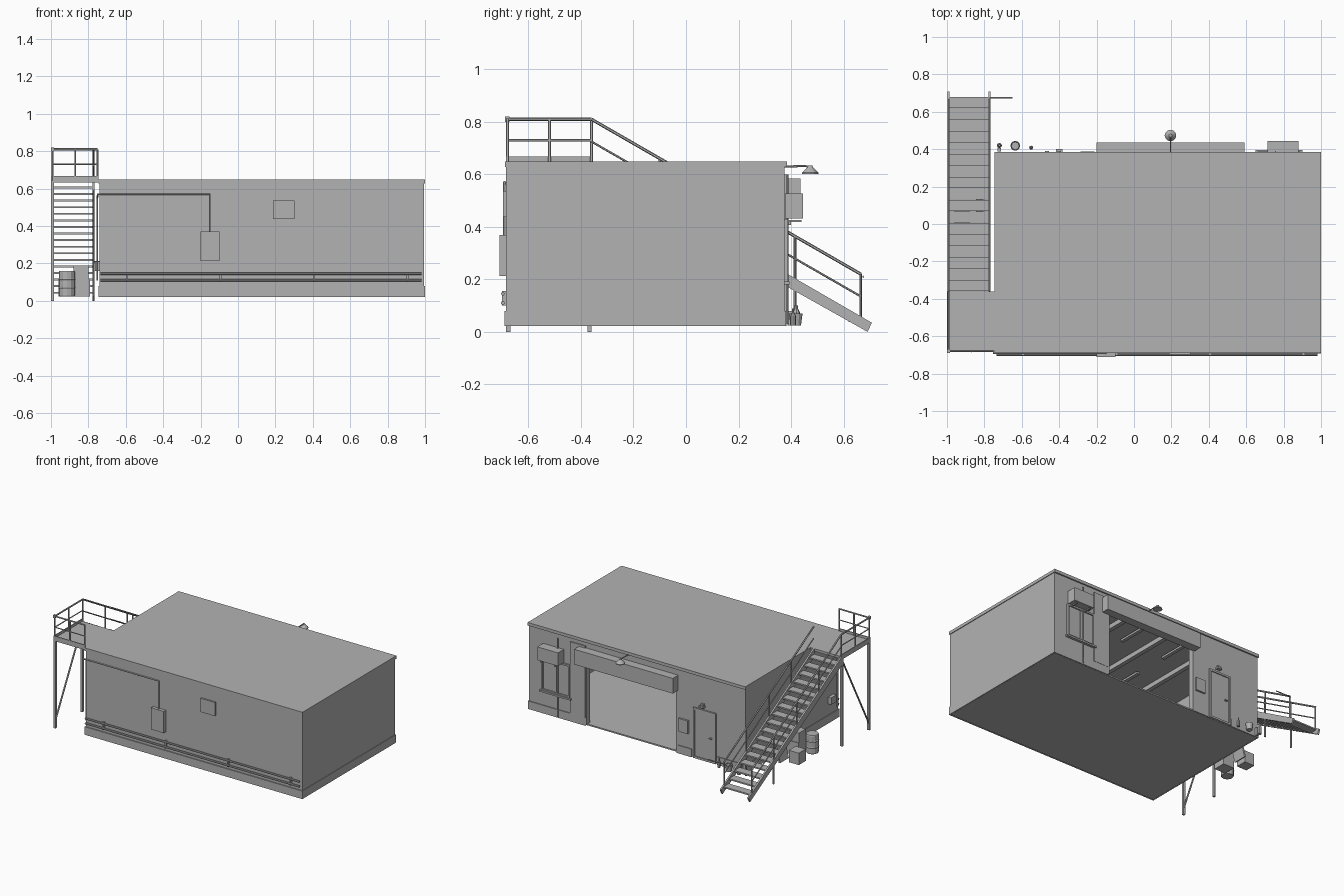
import bpy, bmesh, math
from mathutils import Vector, Matrix

grey = bpy.data.materials.new("plain grey")
grey.diffuse_color = (0.45, 0.45, 0.45, 1)


def finish(name, bm, smooth=False):
    me = bpy.data.meshes.new(name)
    bm.normal_update()
    bm.to_mesh(me)
    bm.free()
    me.materials.append(grey)
    ob = bpy.data.objects.new(name, me)
    bpy.context.collection.objects.link(ob)
    return ob


def boxes(name, *ranges):
    """Each range is x0, x1, y0, y1, z0, z1."""
    bm = bmesh.new()
    for x0, x1, y0, y1, z0, z1 in ranges:
        m = Matrix.Translation(((x0 + x1) / 2, (y0 + y1) / 2, (z0 + z1) / 2)) @ \
            Matrix.Diagonal((x1 - x0, y1 - y0, z1 - z0, 1))
        bmesh.ops.create_cube(bm, size=1, matrix=m)
    return finish(name, bm)


def bars(name, pairs, r=0.005, n=6, r2=None):
    """Round bars (or cones) between pairs of points."""
    bm = bmesh.new()
    for a, b in pairs:
        a, b = Vector(a), Vector(b)
        rot = (b - a).to_track_quat('Z', 'Y').to_matrix().to_4x4()
        bmesh.ops.create_cone(bm, cap_ends=True, segments=n, radius1=r,
                              radius2=r if r2 is None else r2, depth=(b - a).length,
                              matrix=Matrix.Translation((a + b) / 2) @ rot)
    return finish(name, bm)


def path(name, pts, r=0.005, n=6):
    return bars(name, list(zip(pts[:-1], pts[1:])), r, n)


def lathe(name, x, y, profile, n=10):
    """Revolve a list of (radius, z) about a vertical axis."""
    bm = bmesh.new()
    rings = [[bm.verts.new((x + r * math.cos(2 * math.pi * i / n),
                            y + r * math.sin(2 * math.pi * i / n), z)) for i in range(n)]
             for r, z in profile]
    for a, b in zip(rings[:-1], rings[1:]):
        for i in range(n):
            j = (i + 1) % n
            bm.faces.new((a[i], a[j], b[j], b[i]))
    bm.faces.new(rings[0][::-1])
    bm.faces.new(rings[-1])
    return finish(name, bm)


def frame(name, x0, x1, z0, z1, y0, y1, w):
    boxes(name, (x0, x0 + w, y0, y1, z0, z1), (x1 - w, x1, y0, y1, z0, z1),
          (x0 + w, x1 - w, y0, y1, z1 - w, z1), (x0 + w, x1 - w, y0, y1, z0, z0 + w))


# Building shell with the wide gate opening at the back
boxes("floor", (-0.73, 0.99, -0.68, 0.37, 0.024, 0.034))
boxes("roof", (-0.745, 1.0, -0.69, 0.385, 0.628, 0.65))
boxes("front_wall", (-0.74, 0.995, -0.685, -0.66, 0.025, 0.628))
boxes("side_walls", (-0.74, -0.715, -0.66, 0.35, 0.025, 0.628),
      (0.97, 0.995, -0.66, 0.35, 0.025, 0.628))
boxes("back_wall", (-0.74, -0.19, 0.35, 0.375, 0.025, 0.628),
      (0.54, 0.995, 0.35, 0.375, 0.025, 0.628),
      (-0.19, 0.54, 0.35, 0.375, 0.5, 0.628))
boxes("plinth", (-0.745, 1.0, -0.692, -0.685, 0.022, 0.08),
      (0.995, 1.0, -0.685, 0.375, 0.022, 0.08),
      (-0.745, -0.74, -0.685, 0.375, 0.022, 0.08),
      (0.54, 1.0, 0.375, 0.381, 0.022, 0.08),
      (-0.31, -0.19, 0.375, 0.381, 0.022, 0.08),
      (-0.745, -0.515, 0.375, 0.381, 0.022, 0.08))

# Interior ceiling beams, light tubes and workbench
boxes("ceiling_beams", *[(x, x + 0.03, -0.66, 0.35, 0.595, 0.628)
                         for x in (-0.45, -0.1, 0.25, 0.6)])
boxes("ceiling_lights", *[(x, x + 0.025, y, y + 0.25, 0.6, 0.615)
                          for x in (-0.26, 0.09, 0.44) for y in (-0.5, 0.0)])
boxes("workbench", (-0.2, 0.5, -0.66, -0.52, 0.17, 0.185),
      *[(x, x + 0.02, y, y + 0.02, 0.034, 0.17) for x in (-0.19, 0.47) for y in (-0.65, -0.55)])

# Gate: roller housing, pilaster and frame
boxes("roller_housing", (-0.2, 0.59, 0.375, 0.437, 0.475, 0.585))
boxes("gate_pilaster", (0.54, 0.66, 0.375, 0.383, 0.08, 0.6))
boxes("gate_rails", (-0.2, -0.185, 0.34, 0.38, 0.03, 0.5), (0.53, 0.545, 0.34, 0.38, 0.03, 0.5))

# Gooseneck lamp over the gate
path("gate_lamp_arm", [(0.195, 0.375, 0.63), (0.195, 0.46, 0.632), (0.195, 0.475, 0.62)], 0.004)
lathe("gate_lamp_shade", 0.195, 0.473, [(0.031, 0.602), (0.031, 0.607), (0.012, 0.626), (0.008, 0.633)], 12)

# Window with sill, outdoor cooling unit and drain pipe
frame("window_frame", 0.66, 0.89, 0.19, 0.43, 0.375, 0.388, 0.012)
boxes("window_pane", (0.67, 0.88, 0.375, 0.379, 0.2, 0.42))
boxes("window_bar", (0.77, 0.78, 0.375, 0.385, 0.2, 0.42))
boxes("window_sill", (0.65, 0.9, 0.375, 0.395, 0.18, 0.192))
boxes("cooling_unit", (0.715, 0.88, 0.378, 0.445, 0.432, 0.528))
boxes("cooling_unit_brackets", (0.74, 0.75, 0.375, 0.44, 0.418, 0.426),
      (0.85, 0.86, 0.375, 0.44, 0.418, 0.426))
bars("drain_pipe", [((0.757, 0.386, 0.03), (0.757, 0.386, 0.6))], 0.004)

# Side door with frame, lamp, handle and notice panel
frame("door_frame", -0.505, -0.325, 0.025, 0.39, 0.375, 0.386, 0.014)
boxes("door_leaf", (-0.491, -0.339, 0.375, 0.379, 0.039, 0.376))
boxes("door_handle", (-0.475, -0.455, 0.379, 0.39, 0.195, 0.203))
boxes("door_lamp", (-0.418, -0.382, 0.375, 0.4, 0.408, 0.42), (-0.41, -0.39, 0.375, 0.39, 0.42, 0.435))
boxes("wall_panel", (-0.285, -0.21, 0.375, 0.388, 0.185, 0.28))

# Bottles and cans beside the door
lathe("bucket", -0.635, 0.418, [(0.02, 0.024), (0.026, 0.07), (0.022, 0.07), (0.02, 0.04)], 12)
lathe("bottle", -0.55, 0.408, [(0.011, 0.024), (0.011, 0.06), (0.004, 0.075), (0.004, 0.09)], 8)
lathe("gas_cylinder", -0.72, 0.42, [(0.014, 0.024), (0.014, 0.075), (0.006, 0.09), (0.006, 0.1)], 8)
boxes("door_side_can", (-0.73, -0.71, 0.388, 0.405, 0.024, 0.08))

# Front wall pipes, junction box with conduit and vent plate
bars("front_pipes", [((-0.735, -0.698, z), (0.98, -0.698, z)) for z in (0.11, 0.145)], 0.007, 8)
boxes("pipe_clamps", *[(x, x + 0.012, -0.7, -0.685, 0.1, 0.155) for x in (-0.6, -0.1, 0.4, 0.9)])
boxes("junction_box", (-0.2, -0.098, -0.71, -0.685, 0.213, 0.37))
path("front_conduit", [(-0.15, -0.692, 0.37), (-0.15, -0.692, 0.57), (-0.75, -0.692, 0.57),
                       (-0.752, -0.66, 0.55), (-0.752, -0.66, 0.11)], 0.005)
boxes("vent_plate", (0.187, 0.302, -0.697, -0.685, 0.438, 0.537))

# Stair platform with outer legs and a diagonal brace
X0, X1, YT, YB = -0.992, -0.772, -0.36, 0.69
boxes("platform", (-1.0, -0.745, -0.685, YT, 0.632, 0.65))
boxes("toe_board", (-1.0, -0.994, -0.685, YT, 0.65, 0.668), (-0.994, -0.745, -0.685, -0.679, 0.65, 0.668))
boxes("platform_legs", *[(-1.0, -0.984, y, y + 0.016, 0, 0.635) for y in (-0.685, -0.376)])
bars("leg_brace", [((X0, -0.675, 0.05), (X0, -0.37, 0.62))], 0.006)

# Platform railing
posts = [(X0, -0.68), (X0, -0.52), (X0, YT), (-0.87, -0.68), (-0.752, -0.68)]
bars("platform_rail_posts", [((x, y, 0.64), (x, y, 0.81)) for x, y in posts], 0.006)
for z in (0.81, 0.73):
    path("platform_rail", [(X0, YT, z), (X0, -0.68, z), (-0.75, -0.68, z)], 0.006 if z > 0.8 else 0.004)
boxes("rail_corner_cap", (-1.0, -0.984, -0.69, -0.672, 0.8, 0.82))

# Staircase: stringers, treads, handrails and support legs
SL = -0.575


def zs(y, z0):
    return z0 + SL * (y - YT)


bm = bmesh.new()
for x in (X0 - 0.006, X1 - 0.006):
    prof = [(YT, 0.652), (YT, 0.59), (0.692, 0.0), (0.708, 0.035)]
    a = [bm.verts.new((x, y, z)) for y, z in prof]
    b = [bm.verts.new((x + 0.012, y, z)) for y, z in prof]
    bm.faces.new(a)
    bm.faces.new(b[::-1])
    for i in range(4):
        j = (i + 1) % 4
        bm.faces.new((a[j], a[i], b[i], b[j]))
bmesh.ops.recalc_face_normals(bm, faces=bm.faces)
finish("stair_stringers", bm)
N = 17
treads = []
for i in range(N):
    y = YT + (i + 0.5) * 0.0612
    z = zs(y, 0.625)
    treads.append((X0, X1, y - 0.03, y + 0.03, z - 0.006, z + 0.004))
boxes("stair_treads", *treads)
for x in (X0, X1):
    ys = [0.665, 0.415, 0.15, -0.1]
    bars("stair_rail_posts", [((x, y, zs(y, 0.62)), (x, y, zs(y, 0.81))) for y in ys], 0.005)
    for z, r in ((0.81, 0.006), (0.725, 0.004)):
        bars("stair_handrail", [((x, YT, z), (x, 0.667, zs(0.667, z)))], r)
bars("stair_legs", [((x, 0.415, 0.024), (x, 0.415, 0.19)) for x in (X0, X1)], 0.006)
bars("stair_side_bar", [((X1, 0.675, 0.21), (-0.65, 0.675, 0.21))], 0.004)

# Barrel, crates and leaning board stored under the stairs
rib = [(0.04, 0.024), (0.043, 0.03), (0.043, 0.065), (0.046, 0.07), (0.043, 0.075),
       (0.043, 0.11), (0.046, 0.115), (0.043, 0.12), (0.043, 0.155), (0.04, 0.16)]
lathe("barrel", -0.915, -0.14, rib, 12)
boxes("crates", (-0.96, -0.88, 0.0, 0.08, 0.024, 0.11), (-0.88, -0.79, -0.12, -0.03, 0.024, 0.12),
      (-0.88, -0.8, -0.115, -0.035, 0.12, 0.19))
board = boxes("leaning_board", (-0.006, 0.006, -0.05, 0.05, 0, 0.12))
board.rotation_euler = (0, math.radians(14), 0)
board.location = (-0.84, 0.08, 0.025)
boxes("wall_meter", (-0.765, -0.74, -0.63, -0.57, 0.16, 0.21))
